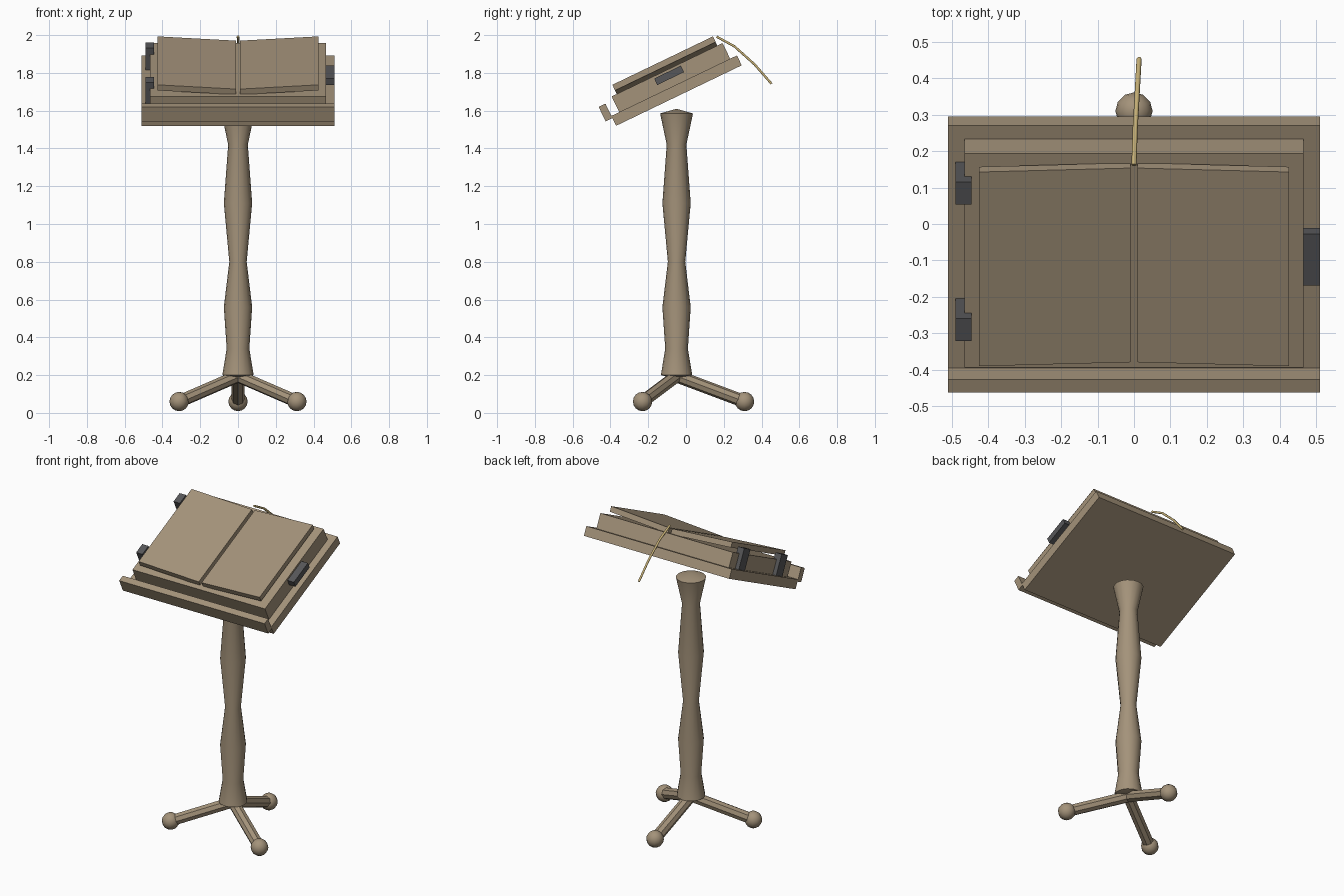
import bpy, bmesh, math
from mathutils import Matrix, Vector

cube = bpy.data.objects.get("Cube")
if cube:
    bpy.data.objects.remove(cube, do_unlink=True)


def material(name, colour):
    m = bpy.data.materials.new(name)
    m.use_nodes = True
    rgba = (*colour, 1)
    m.diffuse_color = rgba
    bsdf = next(n for n in m.node_tree.nodes if n.type == "BSDF_PRINCIPLED")
    bsdf.inputs["Base Color"].default_value = rgba
    return m


wood = material("tan wood", (0.37, 0.29, 0.195))
metal = material("dark metal", (0.095, 0.095, 0.1))
gold = material("gold ribbon", (0.56, 0.43, 0.18))

# Tilted frame of the reading desk: x across, y up the slope, z off the surface
SLOPE = Matrix.Translation((0, -0.37, 1.52)) @ Matrix.Rotation(math.radians(25.7), 4, "X")
AXIS = Vector((0, -0.05, 0))


def finish(name, bm, mat, matrix=Matrix(), smooth=None):
    bmesh.ops.recalc_face_normals(bm, faces=bm.faces)
    mesh = bpy.data.meshes.new(name)
    bm.to_mesh(mesh)
    bm.free()
    mesh.materials.append(mat)
    ob = bpy.data.objects.new(name, mesh)
    bpy.context.collection.objects.link(ob)
    ob.matrix_world = matrix
    if smooth:
        bpy.ops.object.select_all(action="DESELECT")
        bpy.context.view_layer.objects.active = ob
        ob.select_set(True)
        bpy.ops.object.shade_smooth_by_angle(angle=math.radians(smooth))
    return ob


def add_box(bm, x, y, z):
    centre = Matrix.Translation([(a + b) / 2 for a, b in (x, y, z)])
    size = Matrix.Diagonal([b - a for a, b in (x, y, z)] + [1])
    return bmesh.ops.create_cube(bm, size=1, matrix=centre @ size)["verts"]


def desk_box(name, mat, x, y, z):
    bm = bmesh.new()
    add_box(bm, x, y, z)
    return finish(name, bm, mat, SLOPE)


# Desk board, ledge and closed book block
desk_box("desk_board", wood, (-0.51, 0.51), (0, 0.738), (0, 0.058))
desk_box("desk_ledge", wood, (-0.51, 0.51), (-0.04, 0), (0.045, 0.13))
desk_box("book_cover", wood, (-0.465, 0.465), (0.046, 0.698), (0.056, 0.15))

# Two page slabs rising toward their outer edges
for side, label in ((1, "left"), (-1, "right")):
    bm = bmesh.new()
    for v in add_box(bm, (0.01, 0.425), (0.076, 0.667), (0.146, 0.179)):
        if v.co.x > 0.2:
            v.co.z += 0.025
        v.co.x *= side
    finish("page_" + label, bm, wood, SLOPE)

# Clasp on one edge, two L-shaped hinges on the other
desk_box("clasp", metal, (0.463, 0.51), (0.29, 0.447), (0.1, 0.138))
for label, y in (("lower", 0.144), ("upper", 0.56)):
    bm = bmesh.new()
    add_box(bm, (-0.49, -0.465), (y, y + 0.068), (0.056, 0.186))
    add_box(bm, (-0.465, -0.446), (y, y + 0.068), (0.148, 0.186))
    finish("hinge_" + label, bm, metal, SLOPE)

# Ribbon bookmark drooping behind the desk
curve = bpy.data.curves.new("bookmark", "CURVE")
curve.dimensions = "3D"
curve.bevel_depth = 0.007
curve.bevel_resolution = 1
curve.use_fill_caps = True
path = [(0, 0.162, 1.992), (0.003, 0.257, 1.94), (0.009, 0.363, 1.845), (0.014, 0.453, 1.742)]
spline = curve.splines.new("POLY")
spline.points.add(len(path) - 1)
for point, co in zip(spline.points, path):
    point.co = (*co, 1)
curve.materials.append(gold)
bpy.context.collection.objects.link(bpy.data.objects.new("bookmark", curve))

# Turned column, revolved from its profile
profile = [(0, 0.18), (0.083, 0.2), (0.06, 0.34), (0.075, 0.56), (0.046, 0.8),
           (0.075, 1.11), (0.052, 1.42), (0.087, 1.585), (0, 1.61)]
bm = bmesh.new()
verts = [bm.verts.new((r, 0, z)) for r, z in profile]
edges = [bm.edges.new(pair) for pair in zip(verts, verts[1:])]
bmesh.ops.spin(bm, geom=verts + edges, cent=(0, 0, 0), axis=(0, 0, 1),
               angle=math.tau, steps=16, use_duplicate=False)
bmesh.ops.remove_doubles(bm, verts=bm.verts, dist=0.0005)
finish("column", bm, wood, Matrix.Translation(AXIS), 40)

# Three splayed legs with ball feet
for i, label in enumerate(("back", "right", "left")):
    a = math.radians(90 + 120 * i)
    top = AXIS + Vector((0, 0, 0.195))
    foot = AXIS + Vector((0.36 * math.cos(a), 0.36 * math.sin(a), 0.06))
    along = foot - top
    bm = bmesh.new()
    bmesh.ops.create_cone(bm, cap_ends=True, segments=8, radius1=0.034, radius2=0.034,
                          depth=along.length)
    turn = along.to_track_quat("Z", "Y").to_matrix().to_4x4()
    finish("leg_" + label, bm, wood, Matrix.Translation((top + foot) / 2) @ turn)
    bm = bmesh.new()
    bmesh.ops.create_uvsphere(bm, u_segments=12, v_segments=8, radius=0.051)
    finish("foot_" + label, bm, wood, Matrix.Translation(foot), 60)
